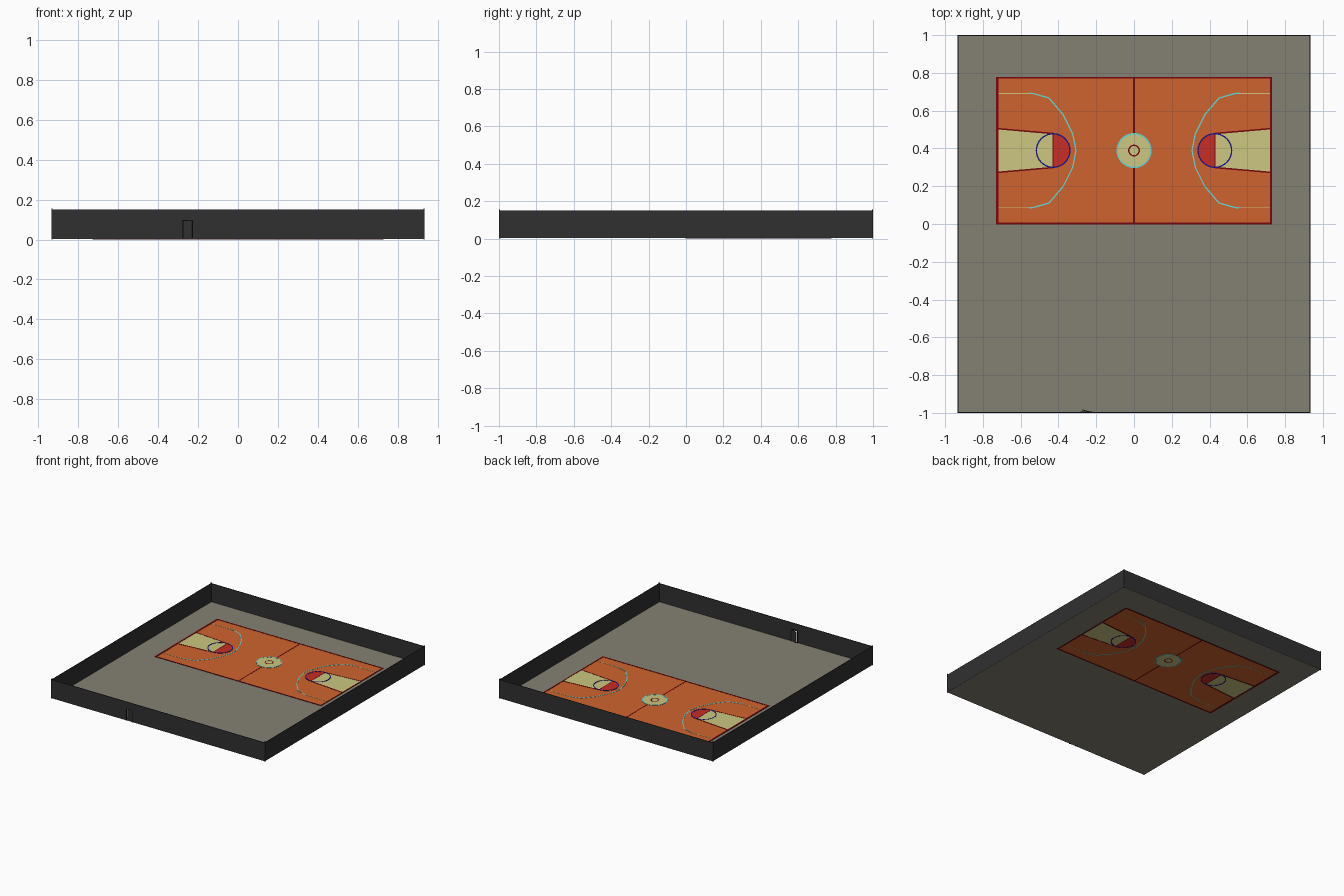
import bpy, bmesh, math
from mathutils import Vector

if "Cube" in bpy.data.objects:
    bpy.data.objects.remove(bpy.data.objects["Cube"])

Z = 0.004  # mid height of the floor sheet; plates straddle it so both sides show


def material(name, r, g, b):
    lin = lambda c: ((c / 255 + 0.055) / 1.055) ** 2.4 if c > 10 else c / 255 / 12.92
    m = bpy.data.materials.new(name)
    m.diffuse_color = (lin(r), lin(g), lin(b), 1)
    m.use_nodes = True
    m.node_tree.nodes["Principled BSDF"].inputs["Base Color"].default_value = m.diffuse_color
    return m


concrete = material("grey concrete", 132, 128, 116)
fence = material("dark fence", 48, 48, 48)
frame_black = material("frame black", 20, 20, 20)
orange = material("court orange", 207, 100, 46)
cream = material("key cream", 204, 199, 129)
red = material("key red", 200, 45, 37)
maroon = material("line maroon", 118, 8, 14)
cyan = material("line cyan", 100, 217, 214)
navy = material("line navy", 24, 20, 140)


def finish(name, bm, mat):
    bmesh.ops.recalc_face_normals(bm, faces=bm.faces)
    me = bpy.data.meshes.new(name)
    bm.to_mesh(me)
    bm.free()
    me.materials.append(mat)
    ob = bpy.data.objects.new(name, me)
    bpy.context.collection.objects.link(ob)
    return ob


def extrude_polys(name, polys, half, mat):
    """Thin plate made of flat polygons, centred on the floor sheet."""
    bm = bmesh.new()
    for poly in polys:
        lo = [bm.verts.new((x, y, Z - half)) for x, y in poly]
        hi = [bm.verts.new((x, y, Z + half)) for x, y in poly]
        bm.faces.new(lo)
        bm.faces.new(hi)
        n = len(poly)
        for i in range(n):
            j = (i + 1) % n
            bm.faces.new((lo[i], lo[j], hi[j], hi[i]))
    return finish(name, bm, mat)


def rect(x0, x1, y0, y1):
    return [(x0, y0), (x1, y0), (x1, y1), (x0, y1)]


def line(name, pts, width, half, mat, closed=False):
    """Painted line of constant width with mitred corners."""
    p = [Vector(q) for q in pts]
    n = len(p)
    sides = []
    for i in range(n):
        a = p[i - 1] if (i or closed) else None
        b = p[(i + 1) % n] if (i < n - 1 or closed) else None
        d0 = (p[i] - a).normalized() if a is not None else None
        d1 = (b - p[i]).normalized() if b is not None else d0
        d0 = d0 if d0 is not None else d1
        t = (d0 + d1).normalized()
        o = Vector((-t.y, t.x)) * (width / 2 / max(t.dot(d1), 0.3))
        sides.append((p[i] + o, p[i] - o))
    polys = []
    for i in range(n if closed else n - 1):
        (l0, r0), (l1, r1) = sides[i], sides[(i + 1) % n]
        polys.append([tuple(l0), tuple(r0), tuple(r1), tuple(l1)])
    return extrude_polys(name, polys, half, mat)


def arc(cx, cy, r, a0=0, a1=360, n=32):
    full = a1 - a0 == 360
    return [(cx + r * math.cos(math.radians(a0 + (a1 - a0) * i / n)),
             cy + r * math.sin(math.radians(a0 + (a1 - a0) * i / n)))
            for i in range(n if full else n + 1)]


def box(name, x0, x1, y0, y1, z0, z1, mat):
    bm = bmesh.new()
    bmesh.ops.create_cube(bm, size=1)
    for v in bm.verts:
        v.co = (x0 if v.co.x < 0 else x1, y0 if v.co.y < 0 else y1, z0 if v.co.z < 0 else z1)
    return finish(name, bm, mat)


W, D, H, T = 0.935, 1.0, 0.15, 0.005   # yard half sizes, wall height, thickness
L, CW = 0.725, 0.774                   # court half length and width
CY = CW / 2 + 0.002                    # court centre line

# yard floor and court surface
extrude_polys("yard_floor", [rect(-W, W, -D, D)], 0.0008, concrete)
extrude_polys("court_surface", [rect(-L, L, 0.003, CW)], 0.0015, orange)

# court border and halfway line
line("court_border", rect(-L, L, 0.003, CW), 0.009, 0.0034, maroon, True)
line("left_baseline", [(-L + 0.002, 0.003), (-L + 0.002, CW)], 0.013, 0.0036, maroon)
line("halfway_line", [(0, 0), (0, CW)], 0.009, 0.0021, maroon)

# centre circle
extrude_polys("centre_disc", [arc(0, CY, 0.09)], 0.0027, cream)
line("centre_ring", arc(0, CY, 0.089), 0.008, 0.0033, cyan, True)
line("centre_spot_ring", arc(0, CY, 0.028, n=20), 0.007, 0.0033, maroon, True)

# both ends: key, free throw circle and three point line
for s, side in ((-1, "left"), (1, "right")):
    kx = s * 0.428
    extrude_polys(side + "_key", [[(s * L, CY - 0.115), (kx, CY - 0.089),
                                   (kx, CY + 0.089), (s * L, CY + 0.115)]], 0.0021, cream)
    a = 90 if s > 0 else -90
    extrude_polys(side + "_key_half_disc", [arc(kx, CY, 0.089, a, a + 180, 16)], 0.0023, red)
    line(side + "_free_throw_line", [(kx, CY - 0.089), (kx, CY + 0.089)], 0.006, 0.0028, maroon)
    line(side + "_key_circle", arc(kx, CY, 0.089), 0.007, 0.0036, navy, True)
    for t, where in ((-1, "lower"), (1, "upper")):
        line(f"{side}_key_edge_{where}", [(s * L, CY + t * 0.116), (kx, CY + t * 0.09)],
             0.008, 0.0030, maroon)
        line(f"{side}_corner_line_{where}", [(s * 0.72, CY + t * 0.303), (s * 0.555, CY + t * 0.303)],
             0.005, 0.0026, cream)
    half_arc = [(0.555, 0.303), (0.535, 0.302), (0.45, 0.278), (0.375, 0.19), (0.325, 0.09)]
    pts = [(s * x, CY + y) for x, y in half_arc] + [(s * 0.307, CY)]
    pts += [(s * x, CY - y) for x, y in reversed(half_arc)]
    line(side + "_three_point_line", pts, 0.007, 0.0026, cyan)

# perimeter walls, the front one leaves an opening for the gate
GX0, GX1, GH = -0.28, -0.225, 0.097
box("left_wall", -W, -W + T, -D, D, Z, H, fence)
box("right_wall", W - T, W, -D, D, Z, H, fence)
box("back_wall", -W, W, D - T, D, Z, H, fence)
box("front_wall_left", -W, GX0, -D, -D + T, Z, H, fence)
box("front_wall_right", GX1, W, -D, -D + T, Z, H, fence)
box("front_wall_above_gate", GX0, GX1, -D, -D + T, GH, H, fence)

# corner posts
for sx in (-1, 1):
    for sy in (-1, 1):
        x, y = sx * (W - 0.003), sy * (D - 0.003)
        box("corner_post", x - 0.003, x + 0.003, y - 0.003, y + 0.003, 0, H + 0.006, frame_black)

# gate frame and a door left slightly ajar
for name, x in (("gate_post_left", GX0), ("gate_post_right", GX1)):
    box(name, x - 0.003, x + 0.003, -D, -D + 0.008, 0, GH + 0.003, frame_black)
box("gate_lintel", GX0, GX1, -D, -D + 0.008, GH - 0.003, GH + 0.003, frame_black)
door = box("gate_door", -0.048, 0, -0.002, 0.002, 0.006, GH - 0.004, fence)
door.location = (GX1 - 0.004, -D + 0.004, 0)
door.rotation_euler.z = math.radians(-15)
